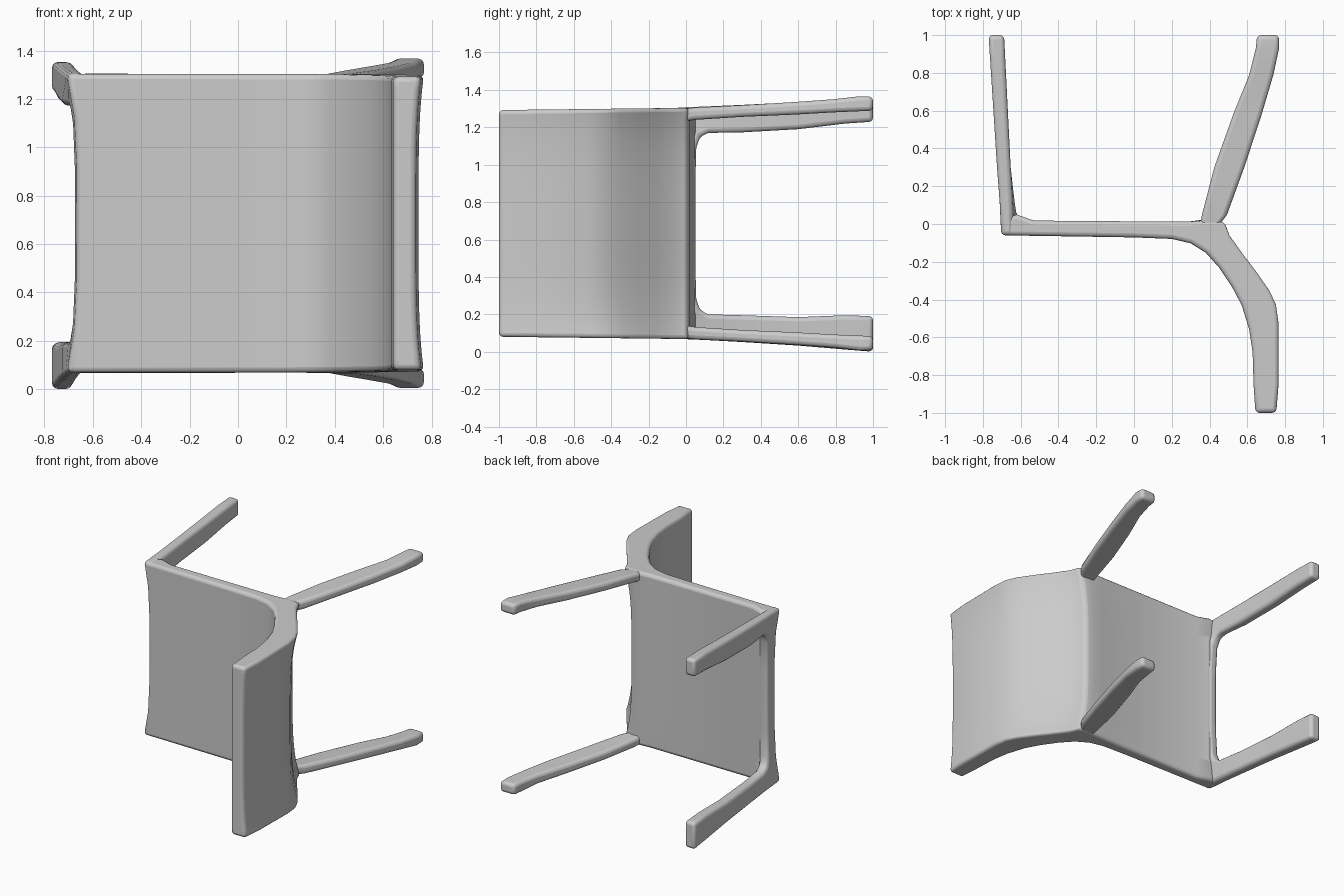
import bpy, bmesh, math

if "Cube" in bpy.data.objects:
    bpy.data.objects.remove(bpy.data.objects["Cube"], do_unlink=True)

MID, HALF = 0.686, 0.618   # middle height and half width of the chair lying on its side


def bow(z):
    """Inward bulge, strongest at the middle and zero at both sides."""
    return max(0.0, 1 - abs((z - MID) / HALF) ** 4)


def loft(name, rings, bevel):
    """Skin equal-sized rings, cap the ends, round the edges."""
    bm = bmesh.new()
    loops = [[bm.verts.new(p) for p in ring] for ring in rings]
    n = len(loops[0])
    for a, b in zip(loops, loops[1:]):
        for i in range(n):
            j = (i + 1) % n
            bm.faces.new((a[i], a[j], b[j], b[i]))
    bm.faces.new(loops[0])
    bm.faces.new(loops[-1])
    bmesh.ops.recalc_face_normals(bm, faces=bm.faces)
    mesh = bpy.data.meshes.new(name)
    bm.to_mesh(mesh)
    bm.free()
    obj = bpy.data.objects.new(name, mesh)
    bpy.context.collection.objects.link(obj)
    mod = obj.modifiers.new("Rounded edges", "BEVEL")
    mod.width, mod.segments = bevel, 3
    mod.limit_method, mod.angle_limit = "ANGLE", math.radians(40)
    bpy.ops.object.select_all(action="DESELECT")
    obj.select_set(True)
    bpy.context.view_layer.objects.active = obj
    bpy.ops.object.shade_smooth_by_angle(angle=math.radians(50))


# Seat and curved backrest: one side profile carried across the width
outer = [(0.42, 0.022), (0.485, 0.012), (0.512, -0.06), (0.58, -0.155), (0.652, -0.25),
         (0.722, -0.35), (0.757, -0.425), (0.768, -0.52), (0.768, -0.85), (0.756, -1.0)]
inner = [(0.643, -1.0), (0.633, -0.85), (0.628, -0.68), (0.61, -0.56), (0.57, -0.43),
         (0.52, -0.335), (0.45, -0.23), (0.38, -0.152), (0.3, -0.102), (0.2, -0.079),
         (0.0, -0.071)]
front_edge = [(-0.699, -0.06), (-0.699, 0.03)]
top = [(-0.62, 0.05), (-0.53, 0.018), (0.0, 0.014), (0.28, 0.012)]


def inset(y):
    """The back of the bend is hollowed more than the top of the backrest."""
    return 0.022 + 0.036 * min(1.0, max(0.0, (y + 0.54) / 0.15))


STEPS = 24
rings = []
for k in range(STEPS + 1):
    s = 2 * k / STEPS - 1
    b = bow(MID + s * HALF)
    flat = [(x - inset(y) * b, y) for x, y in outer] + inner
    flat += [(x + 0.04 * b, y) for x, y in front_edge] + top
    rings.append([(x, y, MID + s * (HALF + 0.012 * min(y, 0))) for x, y in flat])
loft("seat_and_backrest", rings, 0.024)

# Front legs joined by a rail: outer and inner edge as (y, z) pairs
lower = [((1.0, 0.0), (1.0, 0.19)), ((0.85, 0.012), (0.85, 0.195)),
         ((0.6, 0.033), (0.6, 0.185)), ((0.3, 0.052), (0.3, 0.195)),
         ((0.12, 0.062), (0.12, 0.2)), ((-0.06, 0.07), (0.075, 0.222)),
         ((-0.06, 0.24), (0.055, 0.28)), ((-0.06, 0.45), (0.05, 0.46))]
upper = [((-0.06, 0.92), (0.05, 0.91)), ((-0.06, 1.13), (0.055, 1.09)),
         ((-0.06, 1.305), (0.075, 1.15)), ((0.12, 1.312), (0.12, 1.17)),
         ((0.3, 1.32), (0.3, 1.173)), ((0.6, 1.335), (0.6, 1.19)),
         ((0.85, 1.35), (0.85, 1.22)), ((1.0, 1.352), (1.0, 1.23))]
middle = [((-0.06, MID), (0.05, MID))]


def frame_edge(y, z):
    """Front and back points of the frame, leaning forward along the legs."""
    rise = max(y, 0)
    x = -0.706 - 0.064 * rise + 0.042 * bow(z) * max(0, 1 - 4 * rise)
    return (x, y, z), (x + 0.068 + 0.014 * rise, y, z)


rings = []
for edge_out, edge_in in lower + middle + upper:
    (a, b), (c, d) = frame_edge(*edge_out), frame_edge(*edge_in)
    rings.append([a, c, d, b])
loft("front_legs_and_rail", rings, 0.022)

# Raked back legs: stations of y, x range and z range, mirrored to the other side
stations = [(-0.05, 0.34, 0.42, 1.225, 1.295), (0.05, 0.36, 0.493, 1.24, 1.306),
            (0.3, 0.425, 0.584, 1.256, 1.318), (0.58, 0.525, 0.676, 1.268, 1.335),
            (0.79, 0.61, 0.738, 1.28, 1.35), (0.93, 0.645, 0.768, 1.286, 1.366),
            (1.0, 0.652, 0.768, 1.288, 1.364)]
for side, name in ((1, "back_leg_upper"), (-1, "back_leg_lower")):
    rings = []
    for y, x0, x1, z0, z1 in stations:
        a, b = (MID + side * (z - MID) for z in (z0, z1))
        rings.append([(x0, y, a), (x1, y, a), (x1, y, b), (x0, y, b)])
    loft(name, rings, 0.022)
